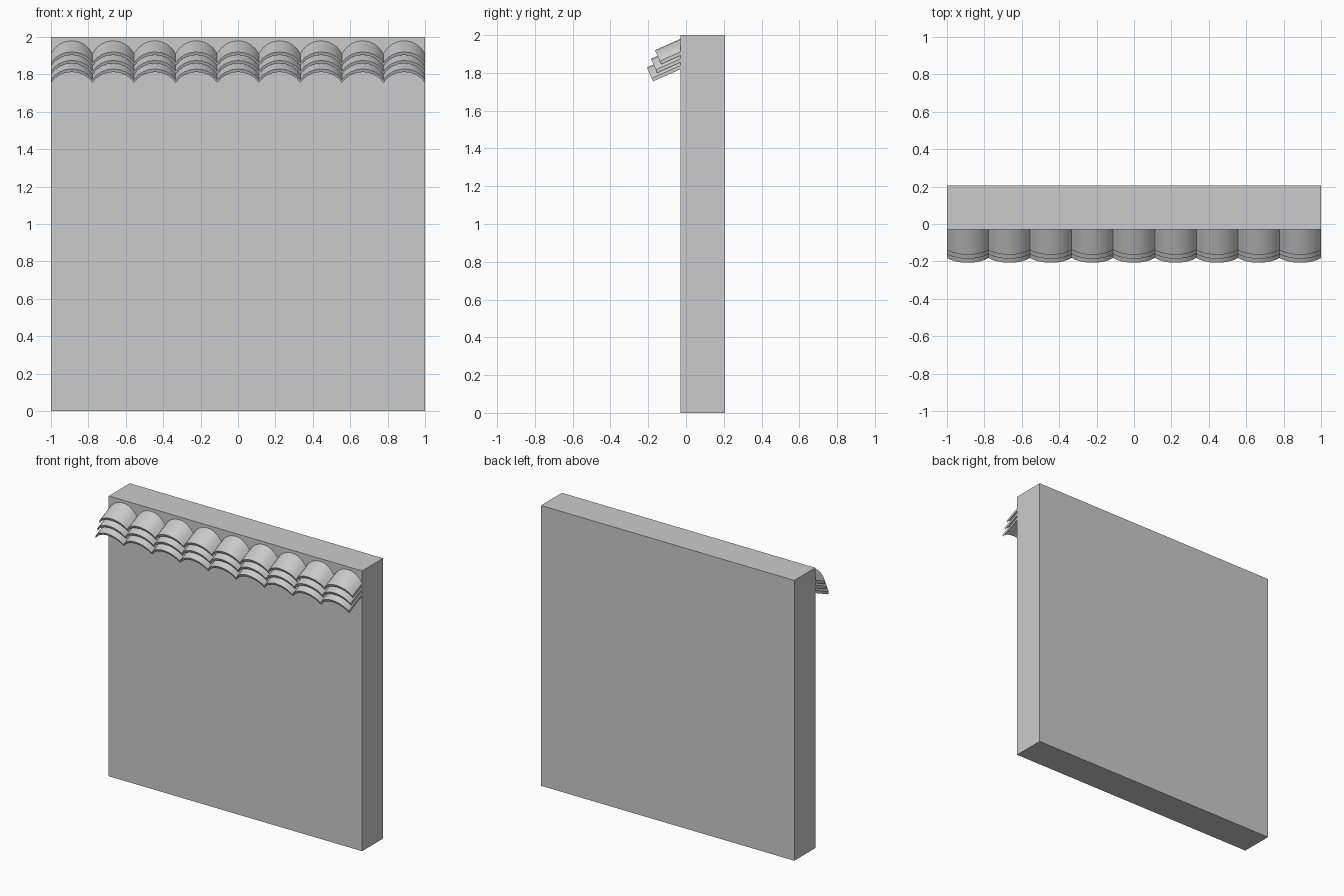
import bpy, bmesh, math
from mathutils import Vector

if "Cube" in bpy.data.objects:
    bpy.data.objects.remove(bpy.data.objects["Cube"])

TILES, SEGS = 9, 8
WIDTH = 2.0 / TILES
RISE, THICK = 0.063, 0.018
SLOPE = math.radians(24)
BACK = Vector((0, math.cos(SLOPE), math.sin(SLOPE)))      # up the slope, into the wall
NORMAL = Vector((0, -math.sin(SLOPE), math.cos(SLOPE)))   # out of the tile surface


def finish(name, bm):
    bmesh.ops.recalc_face_normals(bm, faces=bm.faces)
    mesh = bpy.data.meshes.new(name)
    bm.to_mesh(mesh)
    bm.free()
    obj = bpy.data.objects.new(name, mesh)
    bpy.context.collection.objects.link(obj)
    return obj


def arch_profile():
    """Scalloped row of arcs: (x, drop below the apex)."""
    half = WIDTH / 2
    radius = (half ** 2 + RISE ** 2) / (2 * RISE)
    sweep = math.asin(half / radius)
    pts = [(-1.0, -RISE)]
    for t in range(TILES):
        cx = -1 + WIDTH * (t + 0.5)
        for i in range(1, SEGS + 1):
            a = -sweep + 2 * sweep * i / SEGS
            pts.append((cx + radius * math.sin(a), radius * (math.cos(a) - 1)))
    return pts


def tile_row(name, apex_y, apex_z, length):
    bm = bmesh.new()
    apex = Vector((0, apex_y, apex_z))
    rings = []
    for x, h in arch_profile():
        top = apex + Vector((x, 0, 0)) + NORMAL * h
        low = top - NORMAL * THICK
        rings.append([bm.verts.new(p) for p in
                      (top, low, low + BACK * length, top + BACK * length)])
    for a, b in zip(rings, rings[1:]):
        for k in range(4):
            j = (k + 1) % 4
            bm.faces.new((a[k], a[j], b[j], b[k]))
    bm.faces.new(rings[0])
    bm.faces.new(rings[-1])
    obj = finish(name, bm)
    bpy.ops.object.select_all(action='DESELECT')
    obj.select_set(True)
    bpy.context.view_layer.objects.active = obj
    bpy.ops.object.shade_smooth_by_angle(angle=math.radians(30))


# Wall slab
bm = bmesh.new()
bmesh.ops.create_cube(bm, size=1)
for v in bm.verts:
    v.co = Vector((v.co.x * 2, v.co.y * 0.236 + 0.089, v.co.z * 2 + 1))
finish("wall", bm)

# Three stepped rows of curved roof tiles
for i in range(3):
    tile_row(f"tile_row_{i + 1}", -0.164 - 0.0215 * i, 1.92 - 0.0455 * i, 0.16 + 0.022 * i)
